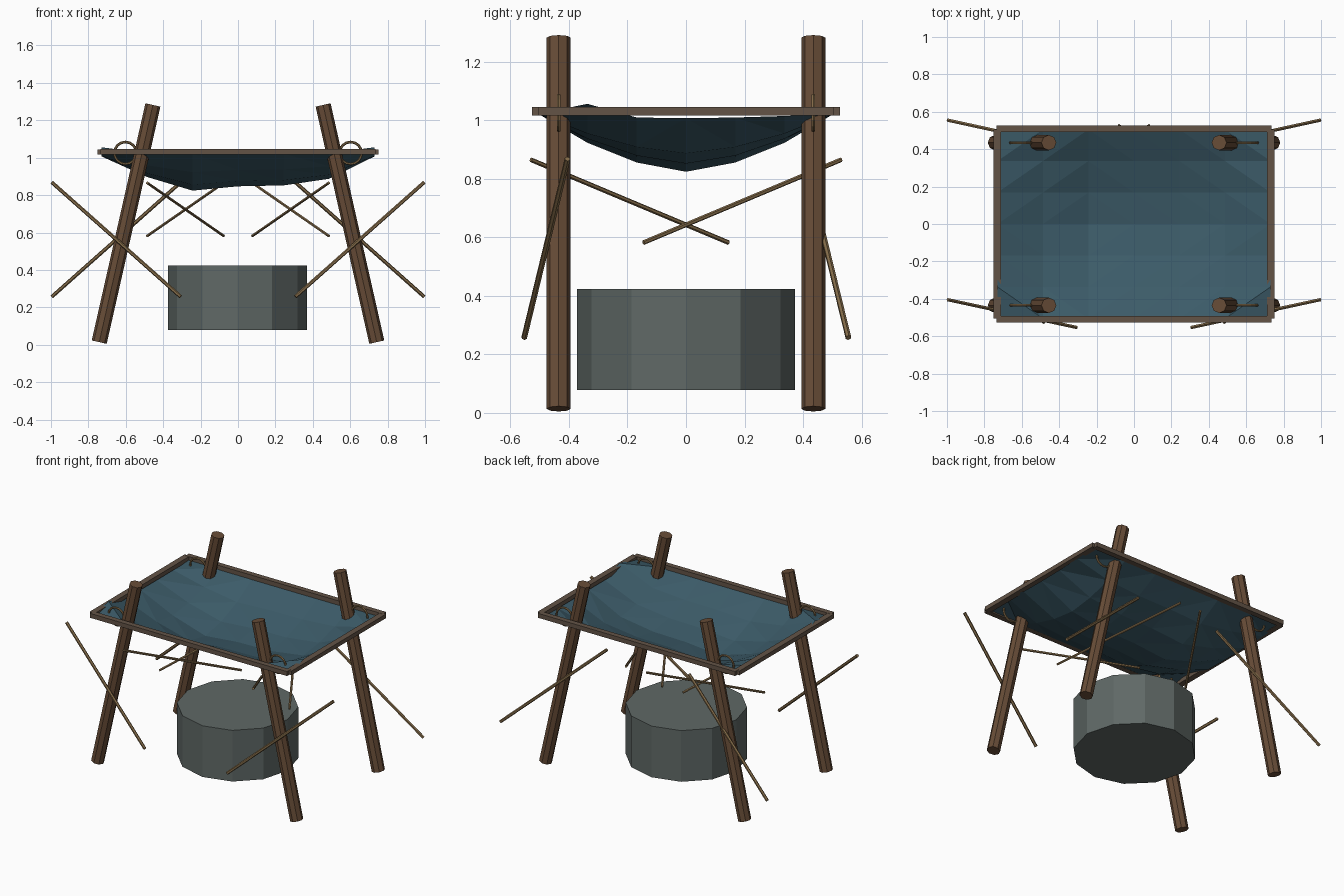
import bpy, bmesh, math
from mathutils import Vector, Matrix

if "Cube" in bpy.data.objects:
    bpy.data.objects.remove(bpy.data.objects["Cube"])


def mat(name, r, g, b):
    m = bpy.data.materials.new(name)
    m.diffuse_color = (r, g, b, 1)
    m.use_nodes = True
    m.node_tree.nodes["Principled BSDF"].inputs["Base Color"].default_value = m.diffuse_color
    return m


WOOD = mat("brown wood", 0.135, 0.072, 0.038)
FRAME = mat("grey brown wood", 0.125, 0.088, 0.062)
ROPE = mat("tan rope", 0.24, 0.155, 0.07)
CLOTH = mat("blue cloth", 0.045, 0.105, 0.14)
STONE = mat("grey stone", 0.115, 0.14, 0.133)


def make(name, bm, material):
    bmesh.ops.recalc_face_normals(bm, faces=bm.faces)
    me = bpy.data.meshes.new(name)
    bm.to_mesh(me)
    bm.free()
    me.materials.append(material)
    ob = bpy.data.objects.new(name, me)
    bpy.context.collection.objects.link(ob)
    return ob


def rod(name, a, b, r, sides, material):
    a, b = Vector(a), Vector(b)
    d = b - a
    m = Matrix.Translation((a + b) / 2) @ d.to_track_quat('Z', 'Y').to_matrix().to_4x4()
    bm = bmesh.new()
    bmesh.ops.create_cone(bm, cap_ends=True, segments=sides, radius1=r, radius2=r,
                          depth=d.length, matrix=m)
    return make(name, bm, material)


def box(name, c, s, material):
    bm = bmesh.new()
    bmesh.ops.create_cube(bm, size=1, matrix=Matrix.Translation(c) @ Matrix.Diagonal((*s, 1)))
    return make(name, bm, material)


def ring(name, c, R, r, material, n=16, k=6):
    bm = bmesh.new()
    vs = []
    for i in range(n):
        a = 2 * math.pi * i / n
        for j in range(k):
            t = 2 * math.pi * j / k
            q = R + r * math.cos(t)
            vs.append(bm.verts.new((c[0] + q * math.cos(a), c[1] + r * math.sin(t),
                                    c[2] + q * math.sin(a))))
    for i in range(n):
        for j in range(k):
            i2, j2 = (i + 1) % n, (j + 1) % k
            bm.faces.new([vs[i * k + j], vs[i2 * k + j], vs[i2 * k + j2], vs[i * k + j2]])
    return make(name, bm, material)


# Leaning posts and the rope rings that tie the frame to them
for sx, side in ((-1, "left"), (1, "right")):
    for sy, end in ((-1, "front"), (1, "back")):
        rod(f"{end}_{side}_post", (sx * 0.742, sy * 0.435, 0.014),
            (sx * 0.455, sy * 0.435, 1.282), 0.041, 8, WOOD)
        ring(f"{end}_{side}_rope_ring", (sx * 0.602, sy * 0.435, 1.025), 0.059, 0.007, ROPE)

    # Loose crossing sticks, mirrored left and right
    rod(f"front_{side}_brace", (sx * 0.995, -0.405, 0.868), (sx * 0.307, -0.553, 0.257),
        0.01, 6, ROPE)
    rod(f"back_{side}_brace", (sx * 0.995, 0.555, 0.257), (sx * 0.307, 0.405, 0.868),
        0.01, 6, ROPE)
    rod(f"front_{side}_cross_stick", (sx * 0.485, -0.53, 0.865), (sx * 0.077, 0.145, 0.582),
        0.008, 6, ROPE)
    rod(f"back_{side}_cross_stick", (sx * 0.077, 0.53, 0.865), (sx * 0.485, -0.145, 0.582),
        0.008, 6, ROPE)

    # Short frame bar
    box(f"{side}_frame_bar", (sx * 0.731, 0, 1.031), (0.04, 1.01, 0.028), FRAME)

# Long frame bars
for sy, end in ((-1, "front"), (1, "back")):
    box(f"{end}_frame_bar", (0, sy * 0.509, 1.031), (1.47, 0.036, 0.03), FRAME)

# Sagging cloth: depth along x times a bowl profile along y
depth = [0.0, 0.125, 0.198, 0.175, 0.17, 0.135, 0.0]
bowl = [0.0, 0.5, 0.84, 1.0, 0.84, 0.5, 0.0]
bm = bmesh.new()
grid = []
for i in range(7):
    row = []
    for j in range(7):
        z = 1.022 - depth[i] * bowl[j]
        if i in (0, 6):
            z = 1.056 if j == 1 else 1.022 - 0.015 * bowl[j]
        row.append(bm.verts.new((-0.73 + i * 1.46 / 6, -0.505 + j * 1.01 / 6, z)))
    grid.append(row)
for i in range(6):
    for j in range(6):
        bm.faces.new([grid[i][j], grid[i + 1][j], grid[i + 1][j + 1], grid[i][j + 1]])
bmesh.ops.triangulate(bm, faces=bm.faces)
make("cloth", bm, CLOTH)

# Twelve-sided stone basin
rod("stone_block", (-0.003, 0, 0.079), (-0.003, 0, 0.424), 0.372, 12, STONE)
